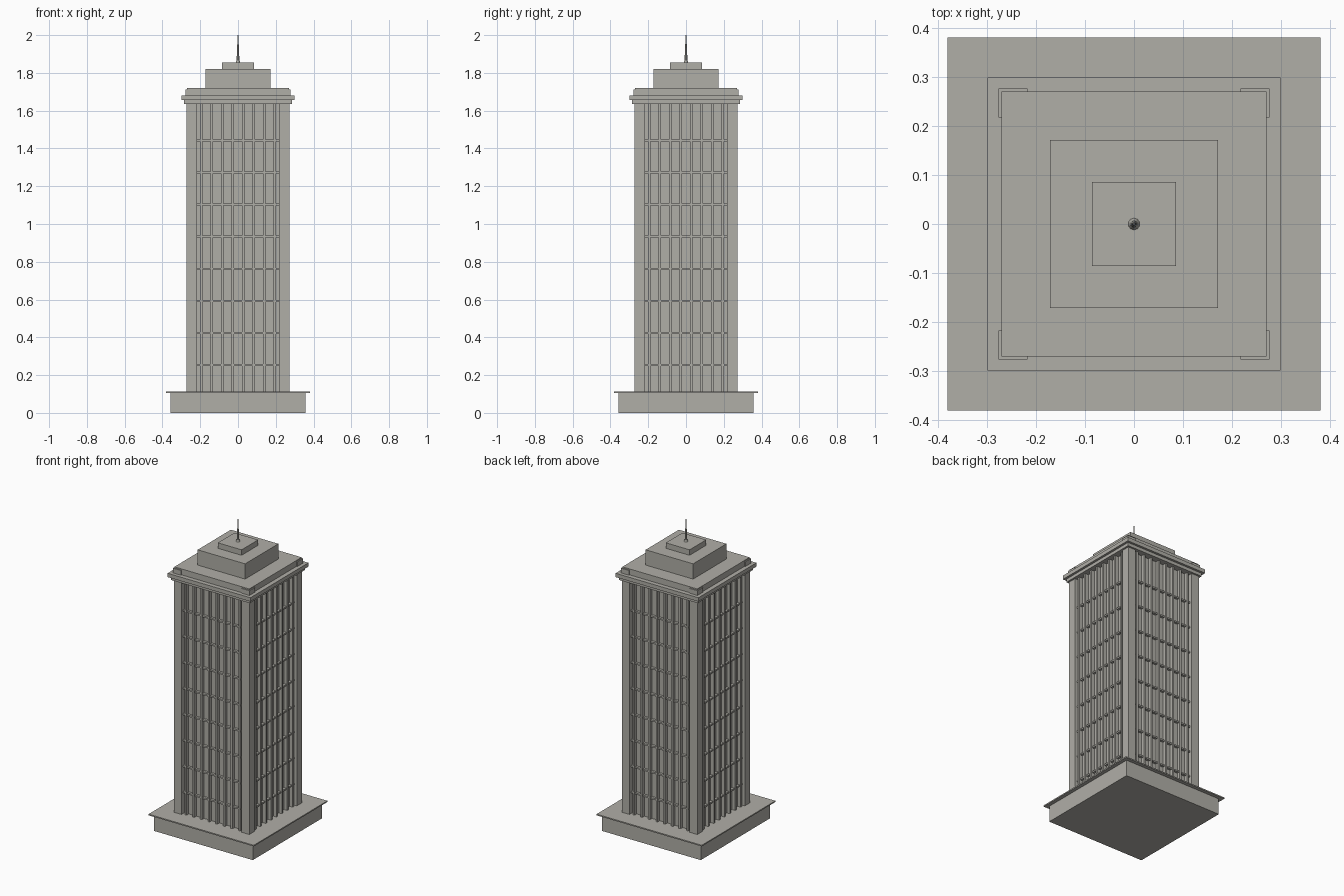
import bpy
import bmesh
import math
from mathutils import Matrix

if "Cube" in bpy.data.objects:
    bpy.data.objects.remove(bpy.data.objects["Cube"])

stone = bpy.data.materials.new("warm grey stone")
stone.diffuse_color = (0.434, 0.425, 0.387, 1)
stone.use_nodes = True
stone.node_tree.nodes["Principled BSDF"].inputs["Base Color"].default_value = stone.diffuse_color


def finish(name, bm):
    mesh = bpy.data.meshes.new(name)
    bm.to_mesh(mesh)
    bm.free()
    mesh.materials.append(stone)
    obj = bpy.data.objects.new(name, mesh)
    bpy.context.collection.objects.link(obj)
    return obj


def add_box(bm, x0, x1, y0, y1, z0, z1, turn=0):
    """Box between two corners, turned about the tower axis."""
    m = (Matrix.Rotation(turn, 4, 'Z')
         @ Matrix.Translation(((x0 + x1) / 2, (y0 + y1) / 2, (z0 + z1) / 2))
         @ Matrix.Diagonal((x1 - x0, y1 - y0, z1 - z0, 1)))
    bmesh.ops.create_cube(bm, size=1, matrix=m)


def square_tier(name, half, z0, z1):
    bm = bmesh.new()
    add_box(bm, -half, half, -half, half, z0, z1)
    finish(name, bm)


SIDES = [i * math.pi / 2 for i in range(4)]
BASE, TOP = 0.113, 1.637

# Stacked square tiers from the ground to the roof
square_tier("podium", 0.357, 0, 0.105)
square_tier("podium_slab", 0.381, 0.105, BASE)
square_tier("tower_core", 0.242, BASE, TOP)
square_tier("cornice_lower", 0.285, 1.635, 1.656)
square_tier("cornice_upper", 0.30, 1.656, 1.681)
square_tier("parapet", 0.271, 1.681, 1.72)
square_tier("roof_block", 0.172, 1.72, 1.82)
square_tier("roof_cap", 0.086, 1.82, 1.856)

# Solid corner piers and the raised blocks that wrap the parapet corners
bm = bmesh.new()
for a in SIDES:
    add_box(bm, 0.218, 0.273, 0.218, 0.273, BASE, TOP, a)
finish("corner_piers", bm)
bm = bmesh.new()
for a in SIDES:
    add_box(bm, 0.218, 0.277, 0.218, 0.277, 1.681, 1.712, a)
finish("parapet_corner_blocks", bm)

# Eight vertical fins on each side
bm = bmesh.new()
for a in SIDES:
    for i in range(8):
        x = (i - 3.5) * 0.0555
        add_box(bm, x - 0.0065, x + 0.0065, -0.264, -0.23, BASE, TOP, a)
finish("window_fins", bm)

# Floor bands crossing the window bays
bm = bmesh.new()
for a in SIDES:
    for i in range(8):
        z = 0.253 + i * 0.17
        add_box(bm, -0.22, 0.22, -0.258, -0.23, z - 0.005, z + 0.005, a)
finish("floor_bands", bm)

# Tapered mast with a wider foot
bm = bmesh.new()
for r1, r2, z0, z1 in ((0.012, 0.008, 1.856, 1.866),
                       (0.008, 0.005, 1.866, 1.93),
                       (0.005, 0.002, 1.93, 2.0)):
    bmesh.ops.create_cone(bm, cap_ends=True, segments=10, radius1=r1, radius2=r2,
                          depth=z1 - z0, matrix=Matrix.Translation((0, 0, (z0 + z1) / 2)))
finish("mast", bm)
